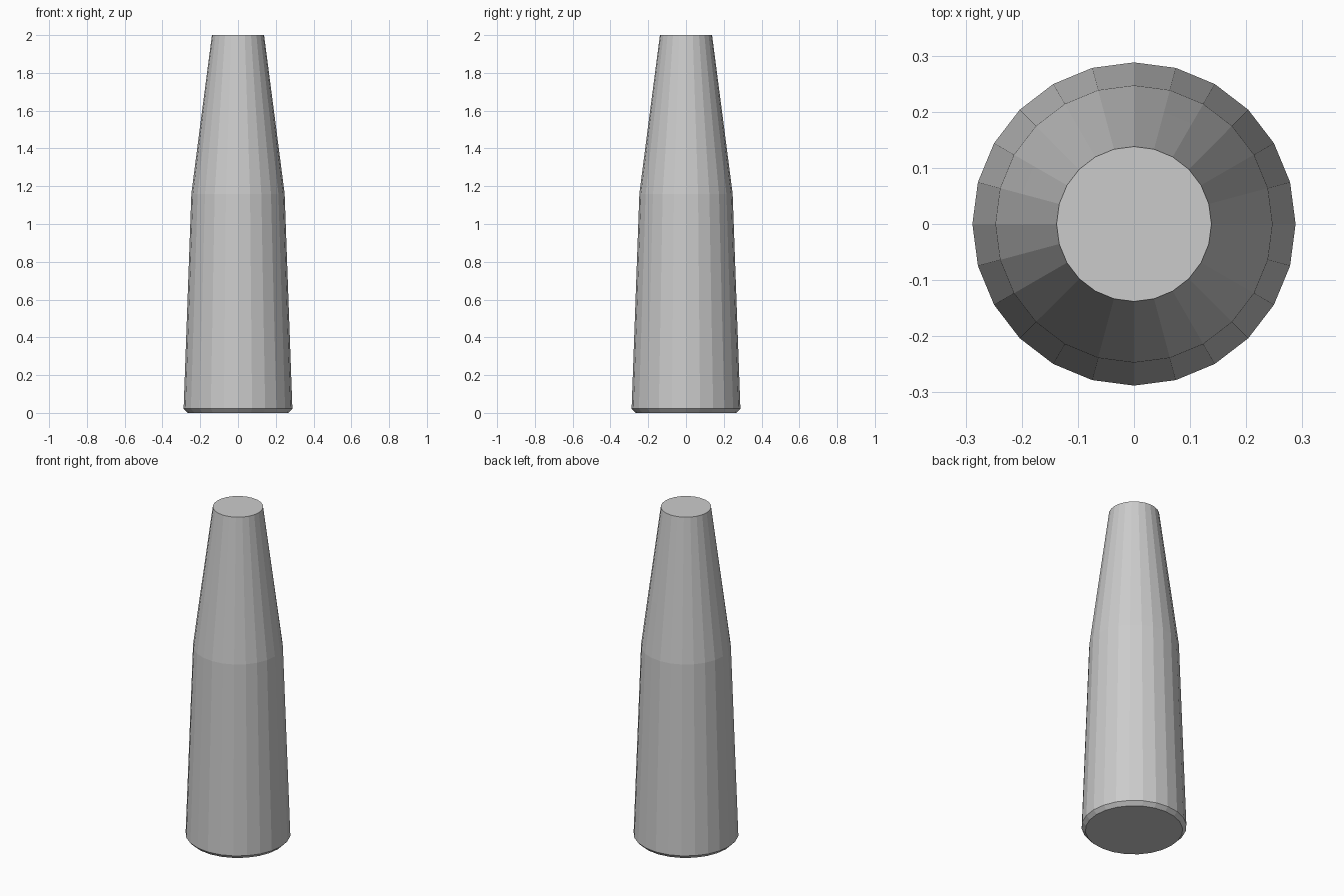
import bpy, bmesh
from math import cos, sin, pi

if "Cube" in bpy.data.objects:
    bpy.data.objects.remove(bpy.data.objects["Cube"])

SIDES = 24
# radius, height up the body
PROFILE = [(0.267, 0.0), (0.288, 0.022), (0.247, 1.16), (0.207, 1.47), (0.138, 2.0)]

bm = bmesh.new()

# one ring of vertices per profile point
rings = [[bm.verts.new((r * cos(2 * pi * i / SIDES), r * sin(2 * pi * i / SIDES), z))
          for i in range(SIDES)] for r, z in PROFILE]

# side walls
for low, high in zip(rings, rings[1:]):
    for i in range(SIDES):
        j = (i + 1) % SIDES
        bm.faces.new((low[i], low[j], high[j], high[i]))

# flat end caps
bm.faces.new(rings[0][::-1])
bm.faces.new(rings[-1])

mesh = bpy.data.meshes.new("tapered_body")
bm.to_mesh(mesh)
bm.free()
bpy.context.collection.objects.link(bpy.data.objects.new("tapered_body", mesh))
